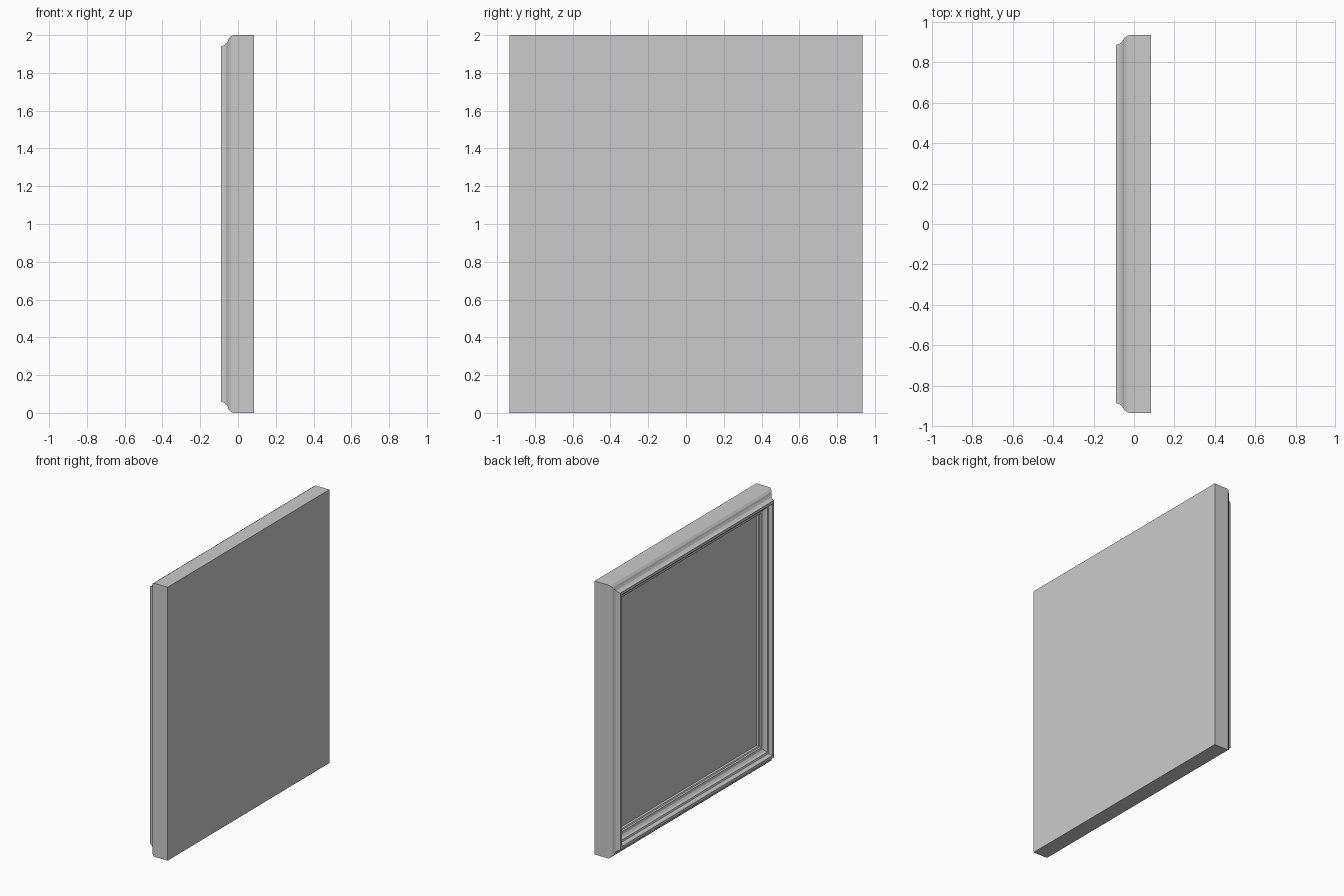
import bpy, bmesh

if "Cube" in bpy.data.objects:
    bpy.data.objects.remove(bpy.data.objects["Cube"])

HALF_Y, HEIGHT, Z_RATIO = 0.935, 2.0, 1.25
BACK_X, PANEL_X, PANEL_INSET = 0.085, 0.0, 0.122

# Moulding section: (x, inset from outer edge), from back around to the panel
PROFILE = [
    (BACK_X, 0), (-0.025, 0), (-0.037, 0.005), (-0.05, 0.016),
    (-0.055, 0.026), (-0.063, 0.037), (-0.074, 0.043), (-0.09, 0.048),
    (-0.09, 0.064), (-0.078, 0.070), (-0.066, 0.074), (-0.062, 0.084),
    (-0.048, 0.090), (-0.038, 0.100), (-0.034, 0.114), (-0.022, 0.116),
    (-0.018, PANEL_INSET), (PANEL_X, PANEL_INSET),
]


def ring(bm, x, inset):
    """Rectangle of four vertices at depth x."""
    y, z = HALF_Y - inset, inset * Z_RATIO
    return [bm.verts.new(p) for p in
            ((x, -y, z), (x, y, z), (x, y, HEIGHT - z), (x, -y, HEIGHT - z))]


def finish(bm, name):
    bmesh.ops.recalc_face_normals(bm, faces=bm.faces)
    me = bpy.data.meshes.new(name)
    bm.to_mesh(me)
    bm.free()
    ob = bpy.data.objects.new(name, me)
    bpy.context.collection.objects.link(ob)
    return ob


# Mitred frame moulding with a flat closed back
bm = bmesh.new()
rings = [ring(bm, x, i) for x, i in PROFILE]
bm.faces.new(rings[0])
for a, b in zip(rings, rings[1:]):
    for k in range(4):
        n = (k + 1) % 4
        bm.faces.new((a[k], a[n], b[n], b[k]))
finish(bm, "frame_moulding")

# Recessed picture panel facing -x
bm = bmesh.new()
bm.faces.new(reversed(ring(bm, PANEL_X, PANEL_INSET)))
panel = finish(bm, "picture_panel")
if panel.data.polygons[0].normal.x > 0:
    panel.data.flip_normals()
